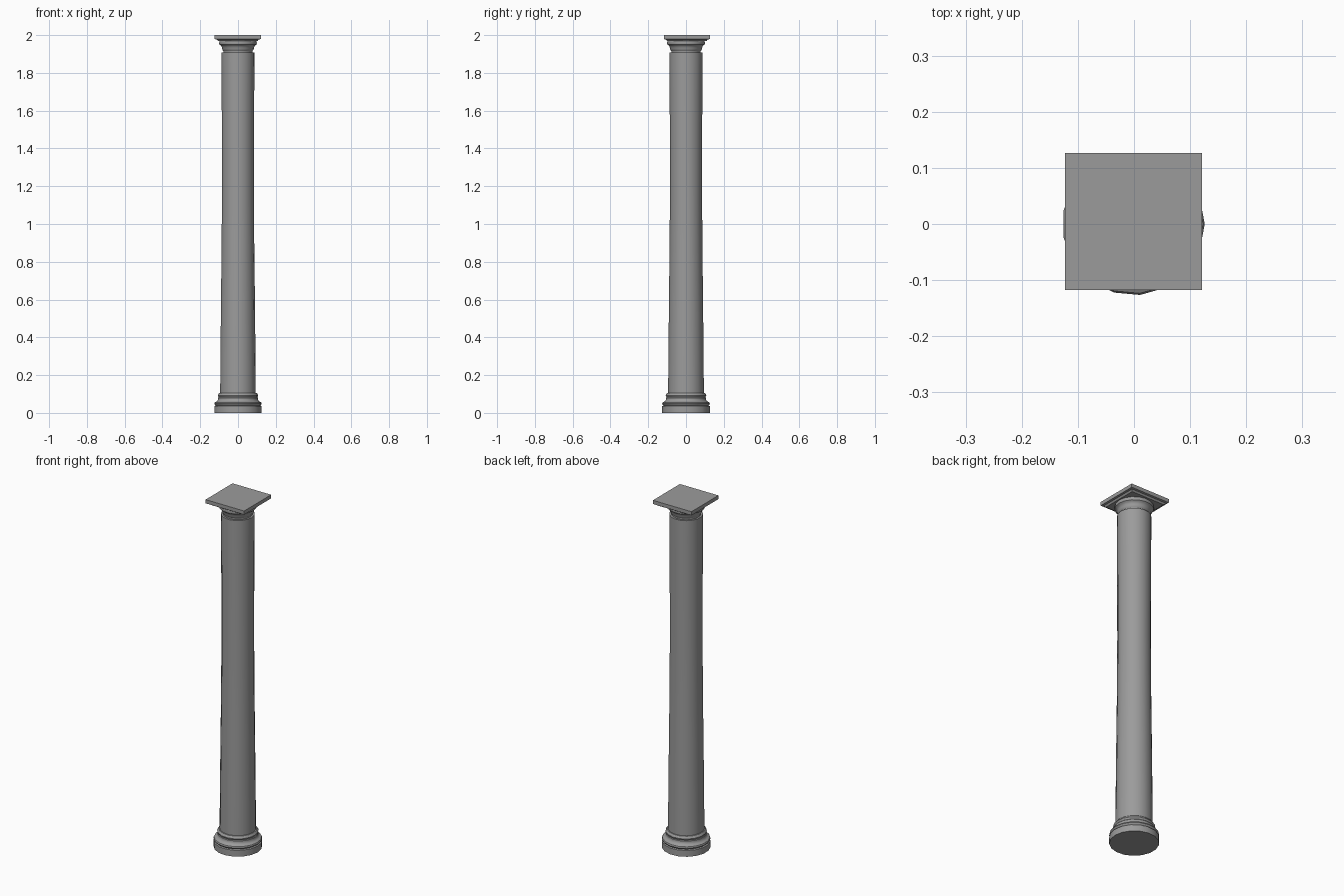
import bpy, bmesh, math

if "Cube" in bpy.data.objects:
    bpy.data.objects.remove(bpy.data.objects["Cube"])

SIDES = 17
CX = -0.001

# Dark grey stone
stone = bpy.data.materials.new("dark_stone")
stone.diffuse_color = (0.33, 0.33, 0.33, 1)
stone.use_nodes = True
stone.node_tree.nodes["Principled BSDF"].inputs["Base Color"].default_value = stone.diffuse_color


def finish(name, bm, smooth=True):
    bmesh.ops.recalc_face_normals(bm, faces=bm.faces)
    mesh = bpy.data.meshes.new(name)
    bm.to_mesh(mesh)
    bm.free()
    mesh.materials.append(stone)
    obj = bpy.data.objects.new(name, mesh)
    bpy.context.collection.objects.link(obj)
    if smooth:
        bpy.ops.object.select_all(action='DESELECT')
        obj.select_set(True)
        bpy.context.view_layer.objects.active = obj
        bpy.ops.object.shade_smooth_by_angle(angle=math.radians(30))
    return obj


def loft(name, profile, sides, cx, cy, start=0.0, smooth=True):
    """Stack of rings (radius, z) joined into a closed solid."""
    bm = bmesh.new()
    rings = []
    for r, z in profile:
        angles = [start + math.tau * i / sides for i in range(sides)]
        rings.append([bm.verts.new((cx + r * math.cos(a), cy + r * math.sin(a), z))
                      for a in angles])
    for lo, hi in zip(rings, rings[1:]):
        for i in range(sides):
            j = (i + 1) % sides
            bm.faces.new((lo[i], lo[j], hi[j], hi[i]))
    bm.faces.new(rings[0][::-1])
    bm.faces.new(rings[-1])
    return finish(name, bm, smooth)


# Moulded round base: plinth disc, large torus, hollow, small torus
loft("base", [(0.1265, 0.0), (0.1265, 0.036), (0.119, 0.039), (0.124, 0.043),
              (0.127, 0.049), (0.124, 0.056), (0.114, 0.061), (0.110, 0.064),
              (0.106, 0.072), (0.106, 0.080), (0.103, 0.083), (0.107, 0.088),
              (0.108, 0.093), (0.105, 0.099), (0.100, 0.105), (0.094, 0.106)],
     SIDES, CX, 0)

# Shaft, slightly waisted above the middle
loft("shaft", [(0.095, 0.10), (0.0935, 0.30), (0.0905, 0.60), (0.087, 0.90),
               (0.0855, 1.20), (0.086, 1.50), (0.0875, 1.80), (0.088, 1.908)],
     SIDES, CX, 0)

# Round capital: neck, bead and flaring bowl
loft("capital", [(0.077, 1.905), (0.078, 1.916), (0.083, 1.922), (0.085, 1.930),
                 (0.087, 1.938), (0.091, 1.944), (0.099, 1.950), (0.101, 1.958),
                 (0.099, 1.966), (0.097, 1.976)],
     SIDES, CX, 0)

# Square slab on top with a stepped underside
r2 = math.sqrt(2)
loft("abacus", [(0.104 * r2, 1.968), (0.111 * r2, 1.977), (0.1222 * r2, 1.979),
                (0.1222 * r2, 2.0)],
     4, -0.001, 0.0045, math.pi / 4, smooth=False)
